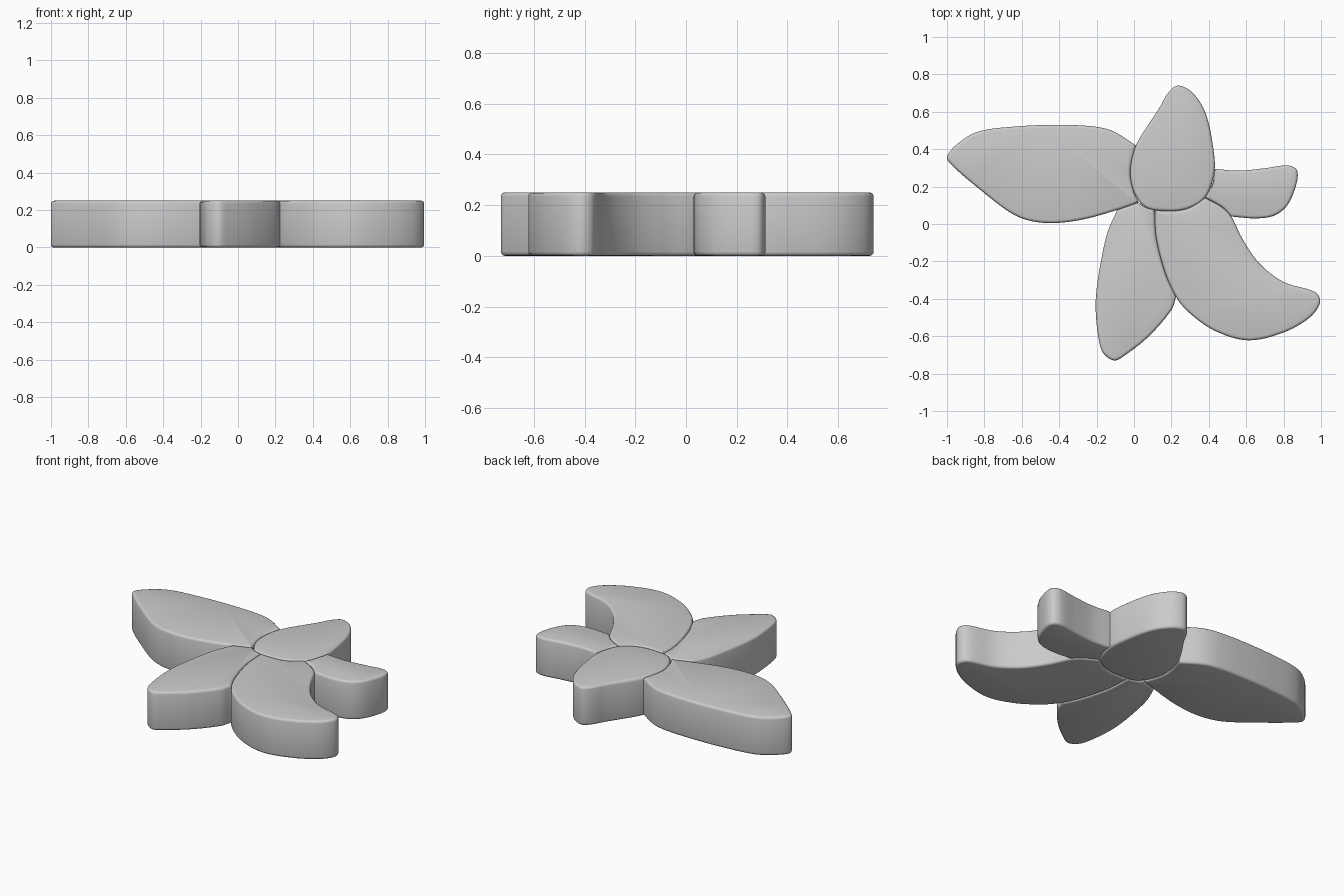
import bpy, bmesh, math
from mathutils import Vector

if "Cube" in bpy.data.objects:
    bpy.data.objects.remove(bpy.data.objects["Cube"])

HEIGHT, ROUND, STEPS = 0.25, 0.016, 6


def smooth_outline(points, corners):
    """Closed spline through the points, kept sharp at the corner indices."""
    pts = [Vector(p) for p in points]
    n = len(pts)
    out = []
    for i in range(n):
        p1, p2 = pts[i], pts[(i + 1) % n]
        p0 = p1 if i in corners else pts[i - 1]
        p3 = p2 if (i + 1) % n in corners else pts[(i + 2) % n]
        d = max((p2 - p1).length, 1e-6)
        d0 = (p1 - p0).length
        d3 = (p3 - p2).length
        # tangents weighted by spacing so uneven points stay smooth
        m1 = (p2 - p0) * (d / (d + d0))
        m2 = (p3 - p1) * (d / (d + d3))
        for s in range(STEPS):
            t = s / STEPS
            out.append((2*t**3 - 3*t**2 + 1) * p1 + (t**3 - 2*t**2 + t) * m1
                       + (3*t**2 - 2*t**3) * p2 + (t**3 - t**2) * m2)
    return out


def petal(name, points, corners=()):
    """Thick slab from an outline with softly rounded rims."""
    bm = bmesh.new()
    verts = [bm.verts.new((p.x, p.y, 0)) for p in smooth_outline(points, corners)]
    base = bm.faces.new(verts)
    top = bmesh.ops.extrude_face_region(bm, geom=[base], use_keep_orig=True)
    bmesh.ops.translate(bm, vec=(0, 0, HEIGHT),
                        verts=[g for g in top["geom"] if isinstance(g, bmesh.types.BMVert)])
    bmesh.ops.recalc_face_normals(bm, faces=bm.faces)
    rims = [e for e in bm.edges if abs(e.verts[0].co.z - e.verts[1].co.z) < 1e-5]
    bmesh.ops.bevel(bm, geom=rims, offset=ROUND, segments=3, profile=0.5,
                    affect='EDGES', clamp_overlap=False)
    mesh = bpy.data.meshes.new(name)
    bm.to_mesh(mesh)
    bm.free()
    obj = bpy.data.objects.new(name, mesh)
    bpy.context.collection.objects.link(obj)
    bpy.context.view_layer.objects.active = obj
    obj.select_set(True)
    bpy.ops.object.shade_smooth_by_angle(angle=math.radians(40))
    obj.select_set(False)


# Central petal pointing back
petal("back_petal", [
    (.01, .42), (.135, .62), (.185, .705), (.235, .74), (.31, .705), (.38, .60),
    (.42, .43), (.43, .28), (.38, .14), (.28, .08), (.16, .07), (.06, .09),
    (0, .17), (-.02, .28)])

# Long left petal
petal("left_petal", [
    (.01, .42), (-.11, .495), (-.22, .522), (-.43, .53), (-.65, .52), (-.83, .495),
    (-.93, .44), (-1, .36), (-.97, .31), (-.80, .165), (-.66, .06), (-.56, .018),
    (-.43, .005), (-.27, .025), (-.09, .075), (.025, .115), (0, .17), (-.02, .28)],
    (0, 15))

# Narrow front left petal
petal("front_left_petal", [
    (-.09, .075), (-.14, -.04), (-.175, -.19), (-.20, -.35), (-.205, -.46),
    (-.19, -.61), (-.165, -.69), (-.105, -.73), (-.045, -.70), (.08, -.60),
    (.20, -.46), (.225, -.39), (.17, -.27), (.12, -.08), (.11, .075), (.06, .09),
    (.025, .115)], (0, 11, 14, 16))

# Large curved front right petal
petal("front_right_petal", [
    (.11, .075), (.12, -.08), (.17, -.27), (.225, -.39), (.29, -.47), (.43, -.57),
    (.61, -.622), (.80, -.58), (.94, -.50), (.995, -.42), (.97, -.365), (.80, -.31),
    (.67, -.21), (.58, -.08), (.52, .04), (.47, .09), (.38, .14), (.28, .08),
    (.16, .07)], (0, 16))

# Small right petal
petal("right_petal", [
    (.43, .295), (.56, .285), (.70, .298), (.82, .313), (.87, .29), (.87, .22),
    (.82, .10), (.75, .045), (.65, .03), (.52, .04), (.47, .09), (.38, .14),
    (.42, .22)], (0, 9, 11))
